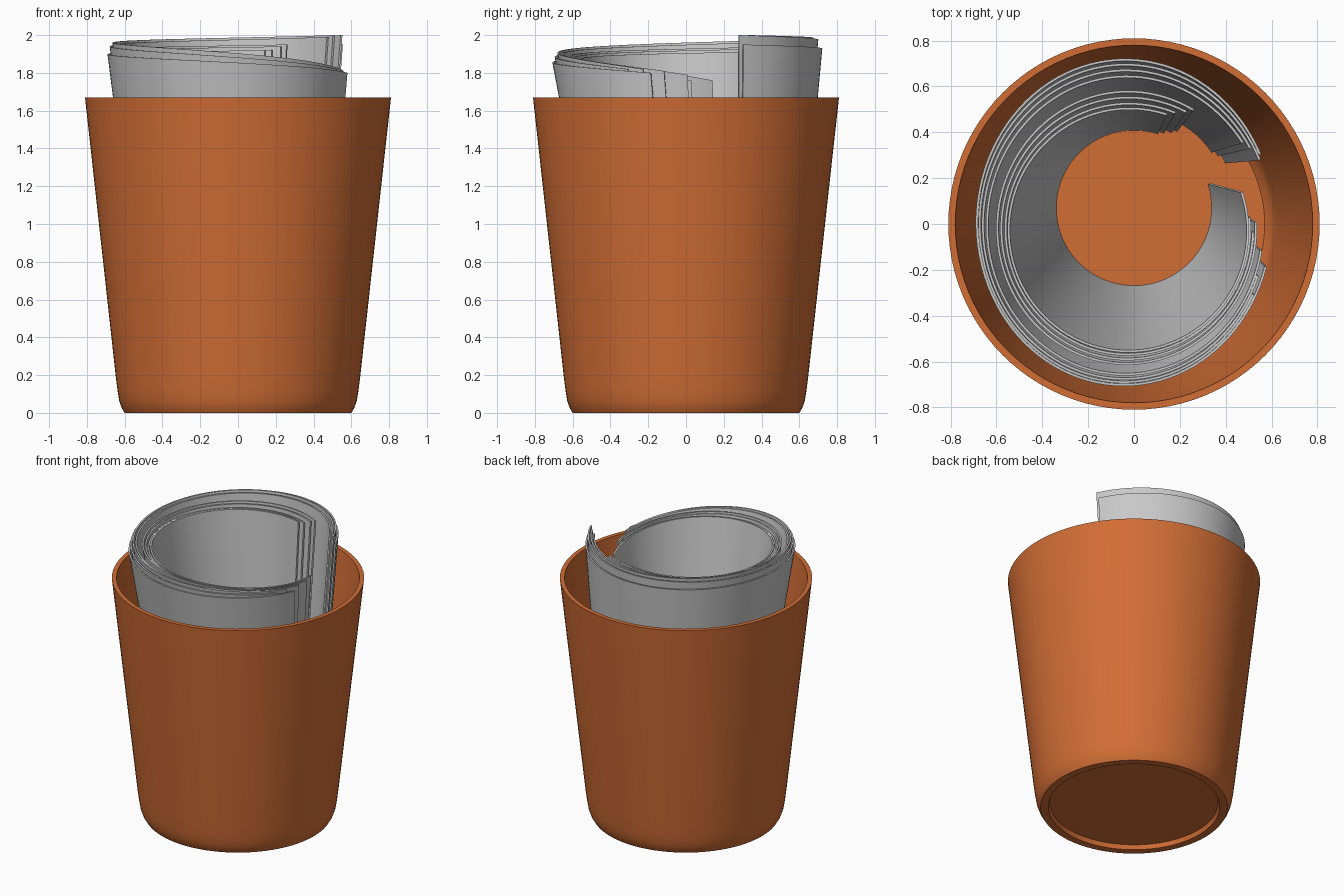
import bpy, bmesh, math

if "Cube" in bpy.data.objects:
    bpy.data.objects.remove(bpy.data.objects["Cube"])


def material(name, rgb):
    m = bpy.data.materials.new(name)
    m.diffuse_color = (*rgb, 1)
    m.use_nodes = True
    m.node_tree.nodes["Principled BSDF"].inputs["Base Color"].default_value = m.diffuse_color
    return m


orange = material("orange_clay", (0.64, 0.155, 0.036))
grey = material("light_grey_paper", (0.58, 0.58, 0.58))


def finish(bm, name, mat, angle):
    bmesh.ops.remove_doubles(bm, verts=bm.verts, dist=1e-5)
    bmesh.ops.recalc_face_normals(bm, faces=bm.faces)
    me = bpy.data.meshes.new(name)
    bm.to_mesh(me)
    bm.free()
    ob = bpy.data.objects.new(name, me)
    bpy.context.collection.objects.link(ob)
    me.materials.append(mat)
    bpy.ops.object.select_all(action='DESELECT')
    ob.select_set(True)
    bpy.context.view_layer.objects.active = ob
    bpy.ops.object.shade_smooth_by_angle(angle=math.radians(angle))
    return ob


# Cup: one lathed profile, recessed foot, outer wall, rim, inner wall, floor
profile = [(0, 0.03), (0.54, 0.03), (0.55, 0), (0.60, 0), (0.615, 0.025), (0.628, 0.06),
           (0.638, 0.12), (0.648, 0.2), (0.81, 1.67), (0.78, 1.67), (0.618, 0.2),
           (0.60, 0.11), (0.57, 0.08), (0, 0.08)]
bm = bmesh.new()
verts = [bm.verts.new((r, 0, z)) for r, z in profile]
edges = [bm.edges.new(p) for p in zip(verts, verts[1:])]
bmesh.ops.spin(bm, geom=verts + edges, cent=(0, 0, 0), axis=(0, 0, 1),
               angle=math.tau, steps=96)
finish(bm, "cup", orange, 35)


# Curled sheet: an open tapered wall leaning forward, its top sinking along the curl
def sheet(name, t, a0, a1, z0, fall, dip, thick=0.011, steps=90):
    def mix(a, b):
        return a + (b - a) * t
    rx, ry = mix(0.655, 0.535), mix(0.722, 0.54)      # top ellipse
    cx, cy = mix(-0.04, -0.02), mix(0.0, -0.03)
    rb, by = mix(0.46, 0.35), mix(0.09, 0.07)         # bottom circle
    zb = 0.085
    bm = bmesh.new()
    rows = []
    for i in range(steps + 1):
        s = i / steps
        a = math.radians(a0 + (a1 - a0) * s)
        c, n = math.cos(a), math.sin(a)
        zt = z0 - fall * s - dip * s ** 4
        k = (zt - zb) / (1.93 - zb)

        def point(h, off):
            f = h * k
            x = (rb + off) * c * (1 - f) + (cx + (rx + off) * c) * f
            y = (by + (rb + off) * n) * (1 - f) + (cy + (ry + off) * n) * f
            return bm.verts.new((x, y, zb + h * (zt - zb)))
        rows.append([point(0, 0), point(0.5, 0), point(1, 0),
                     point(1, -thick), point(0.5, -thick), point(0, -thick)])
    for p, q in zip(rows, rows[1:]):
        for j in range(6):
            m = (j + 1) % 6
            bm.faces.new((p[j], q[j], q[m], p[m]))
    bm.faces.new(rows[0])
    bm.faces.new(rows[-1])
    finish(bm, name, grey, 30)


# Nested sheets, outermost first: nesting, start and end angle, top height, fall, end dip
sheets = [(0.00, 25, 344, 1.95, 0.10, 0.05),
          (0.12, 24, 333, 2.00, 0.11, 0.07),
          (0.24, 30, 340, 2.00, 0.07, 0.11),
          (0.36, 34, 350, 1.99, 0.08, 0.10),
          (0.66, 60, 362, 1.95, 0.05, 0.11),
          (0.78, 63, 358, 1.94, 0.05, 0.10),
          (0.90, 68, 365, 1.92, 0.04, 0.12),
          (1.00, 72, 378, 1.92, 0.04, 0.12)]
for i, s in enumerate(sheets):
    sheet(f"curled_sheet_{i + 1}", *s)
